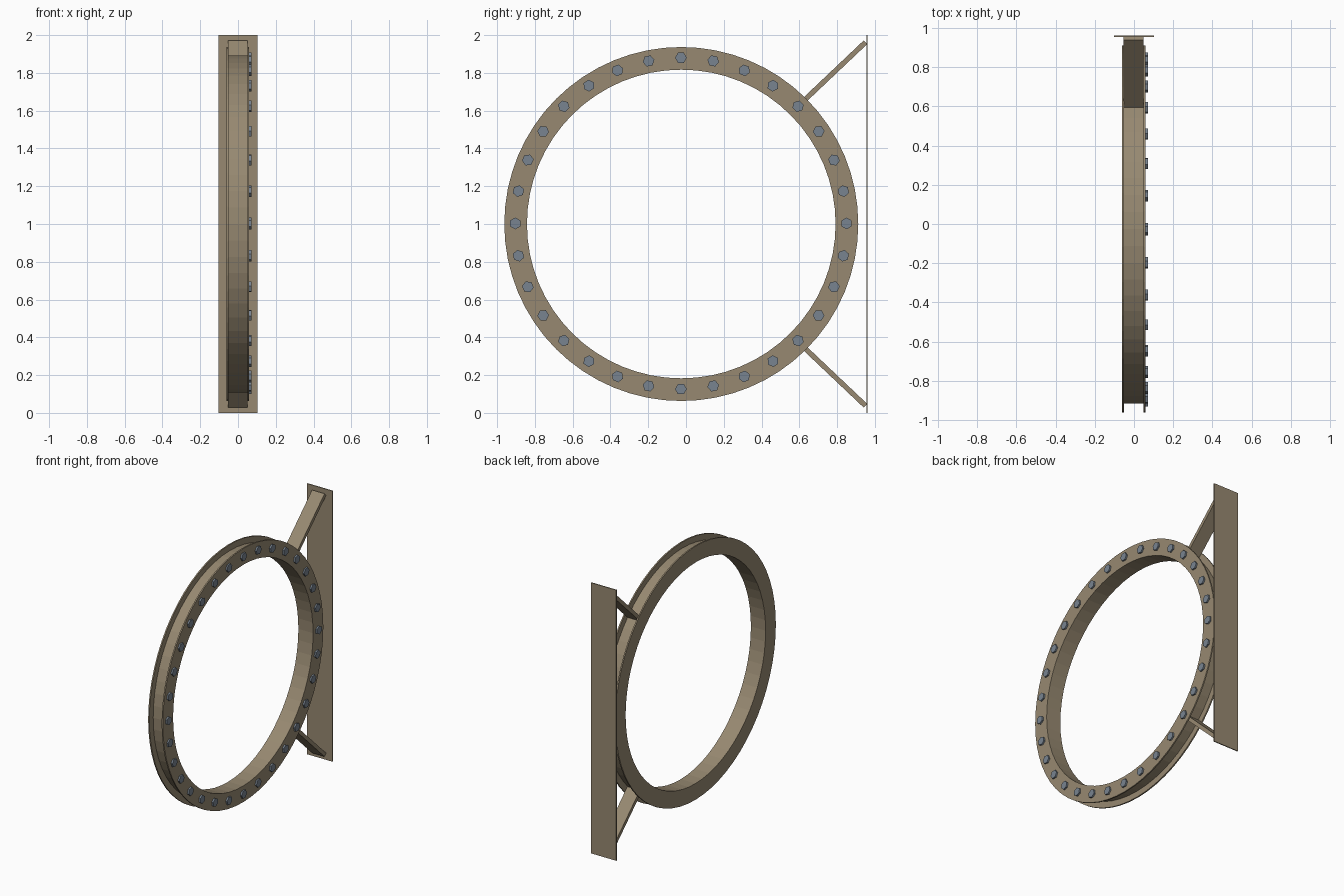
import bpy, bmesh, math
from mathutils import Matrix, Vector

if "Cube" in bpy.data.objects:
    bpy.data.objects.remove(bpy.data.objects["Cube"])

CY, CZ = -0.025, 1.0      # ring centre
SEG = 64


def material(name, rgb):
    m = bpy.data.materials.new(name)
    m.diffuse_color = (*rgb, 1)
    m.use_nodes = True
    m.node_tree.nodes["Principled BSDF"].inputs["Base Color"].default_value = m.diffuse_color
    return m


TAN = material("tan_paint", (0.31, 0.25, 0.165))
STEEL = material("bolt_steel", (0.19, 0.23, 0.28))


def finish(bm, name, mat):
    bmesh.ops.recalc_face_normals(bm, faces=bm.faces[:])
    me = bpy.data.meshes.new(name)
    bm.to_mesh(me)
    bm.free()
    me.materials.append(mat)
    ob = bpy.data.objects.new(name, me)
    bpy.context.collection.objects.link(ob)
    return ob


def box(name, size, loc, tilt=0):
    bm = bmesh.new()
    mat = Matrix.Translation(loc) @ Matrix.Rotation(tilt, 4, 'X') @ Matrix.Diagonal((*size, 1))
    bmesh.ops.create_cube(bm, size=1, matrix=mat)
    return finish(bm, name, TAN)


# Ring: channel profile (x, radius) swept around the x axis
profile = [(-0.061, 0.817), (0.059, 0.817), (0.059, 0.937), (0.049, 0.937),
           (0.049, 0.892), (-0.051, 0.892), (-0.051, 0.937), (-0.061, 0.937)]
bm = bmesh.new()
loops = []
for i in range(SEG):
    a = 2 * math.pi * i / SEG
    loops.append([bm.verts.new((x, CY + r * math.cos(a), CZ + r * math.sin(a))) for x, r in profile])
n = len(profile)
for i in range(SEG):
    p, q = loops[i], loops[(i + 1) % SEG]
    for j in range(n):
        k = (j + 1) % n
        bm.faces.new((p[j], p[k], q[k], q[j]))
finish(bm, "flanged_ring", TAN)

# Hexagonal bolt heads on the right flange
bm = bmesh.new()
for i in range(32):
    mat = (Matrix.Translation((0, CY - 0.002, CZ + 0.003)) @ Matrix.Rotation(2 * math.pi * i / 32, 4, 'X')
           @ Matrix.Translation((0.062, 0.877, 0)) @ Matrix.Rotation(math.pi / 2, 4, 'Y')
           @ Matrix.Rotation(math.pi / 2, 4, 'Z'))
    bmesh.ops.create_cone(bm, cap_ends=True, segments=6, radius1=0.031, radius2=0.031,
                          depth=0.018, matrix=mat)
finish(bm, "bolt_heads", STEEL)

# Mounting plate
box("mounting_plate", (0.206, 0.007, 2.0), (0, 0.9585, 1.0))

# Diagonal struts, mirrored about the ring centre
for s, name in ((1, "upper_strut"), (-1, "lower_strut")):
    a, b = Vector((-0.002, 0.605, 0.635)), Vector((-0.002, 0.95, 0.962))
    d = b - a
    mid = (a + b) / 2
    box(name, (0.102, d.length, 0.027), (mid.x, mid.y, CZ + s * mid.z), s * math.atan2(d.z, d.y))
